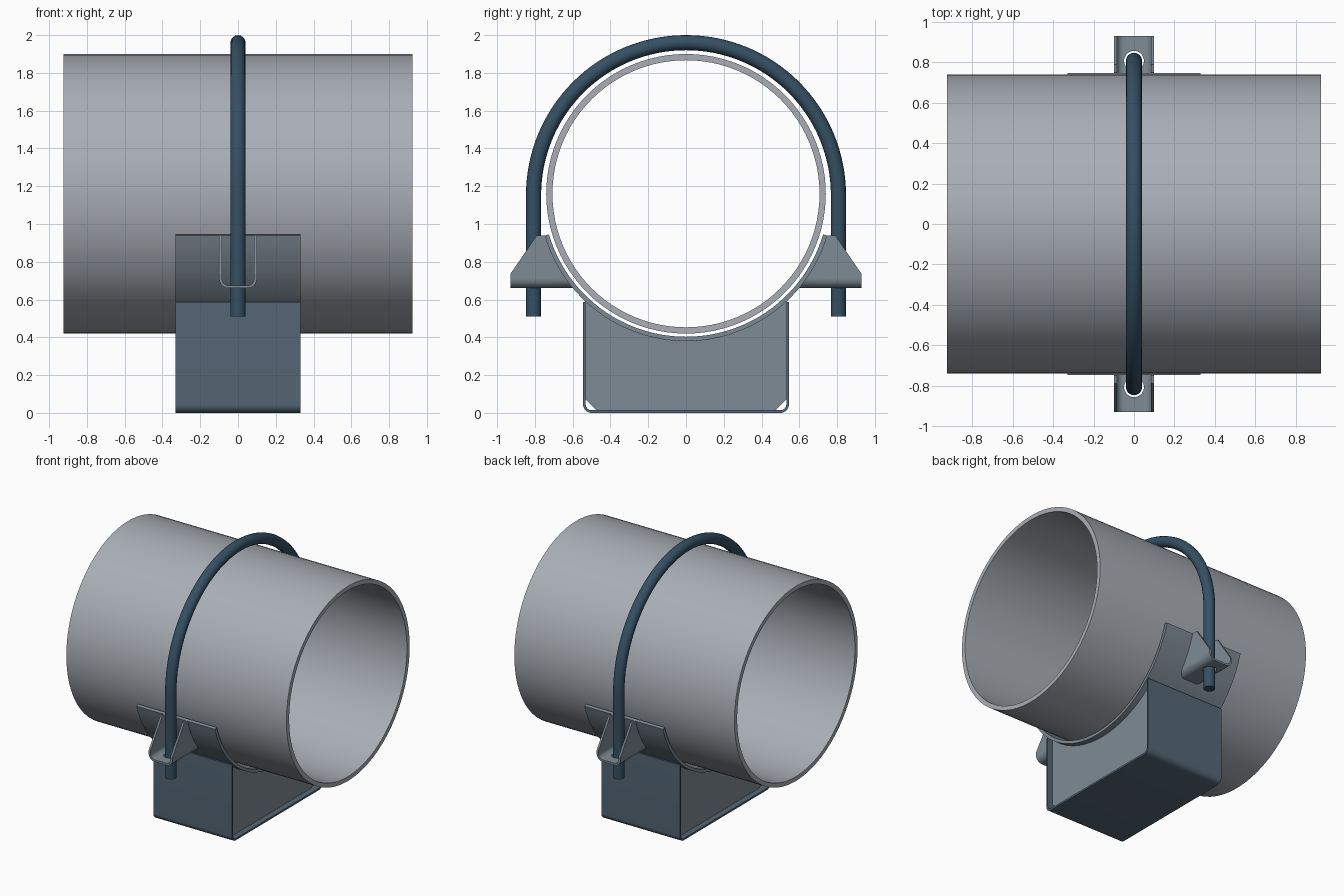
import bpy, bmesh
from math import sin, cos, pi, radians, sqrt

if "Cube" in bpy.data.objects:
    bpy.data.objects.remove(bpy.data.objects["Cube"])

CZ = 1.16            # height of the pipe axis
SADDLE_R = 0.78      # outer radius of the saddle


def material(name, rgb):
    m = bpy.data.materials.new(name)
    m.diffuse_color = (*rgb, 1)
    m.use_nodes = True
    m.node_tree.nodes["Principled BSDF"].inputs["Base Color"].default_value = m.diffuse_color
    return m


STEEL = material("pipe_steel", (0.40, 0.43, 0.47))
PLATE = material("plate_steel", (0.21, 0.26, 0.30))
CHANNEL = material("channel_steel", (0.09, 0.135, 0.18))
ROD = material("rod_steel", (0.035, 0.08, 0.125))


def smooth(ob):
    bpy.ops.object.select_all(action='DESELECT')
    ob.select_set(True)
    bpy.context.view_layer.objects.active = ob
    bpy.ops.object.shade_smooth_by_angle(angle=radians(30))


def finish(name, bm, mat):
    bmesh.ops.recalc_face_normals(bm, faces=bm.faces)
    me = bpy.data.meshes.new(name)
    bm.to_mesh(me)
    bm.free()
    ob = bpy.data.objects.new(name, me)
    bpy.context.collection.objects.link(ob)
    me.materials.append(mat)
    smooth(ob)
    return ob


def along_x(x0, x1):
    return lambda p, end: (x1 if end else x0, p[0], p[1])


def band(name, outer, inner, place, mat, closed=False):
    """Solid strip between two 2D outlines, extruded between two ends."""
    bm = bmesh.new()
    rows = [[bm.verts.new(place(p, e)) for p in line]
            for line, e in ((outer, 0), (outer, 1), (inner, 1), (inner, 0))]
    n = len(outer)
    for i in range(n if closed else n - 1):
        j = (i + 1) % n
        for k in range(4):
            a, b = rows[k], rows[(k + 1) % 4]
            bm.faces.new((a[i], a[j], b[j], b[i]))
    if not closed:
        for i in (0, n - 1):
            bm.faces.new([r[i] for r in rows])
    return finish(name, bm, mat)


def prism(name, pts, place, mat):
    bm = bmesh.new()
    a, b = ([bm.verts.new(place(p, e)) for p in pts] for e in (0, 1))
    bm.faces.new(a)
    bm.faces.new(b)
    for i in range(len(pts)):
        j = (i + 1) % len(pts)
        bm.faces.new((a[i], a[j], b[j], b[i]))
    return finish(name, bm, mat)


def arc(cx, cz, r, a0, a1, n):
    return [(cx + r * cos(radians(a0 + (a1 - a0) * i / n)),
             cz + r * sin(radians(a0 + (a1 - a0) * i / n))) for i in range(n + 1)]


def u_profile(hw, bottom, r, off, leg_heights):
    """Rounded U outline, inset by off; leg_heights run from the top down."""
    left = [(-hw + off, z) for z in leg_heights]
    left += arc(-hw + r, bottom + r, r - off, 180, 270, 8)
    return left + [(-x, z) for x, z in reversed(left)]


# Pipe
band("pipe", arc(0, CZ, 0.74, 0, 360, 96)[:-1], arc(0, CZ, 0.707, 0, 360, 96)[:-1],
     along_x(-0.925, 0.925), STEEL, closed=True)

# Curved saddle plate
band("saddle", arc(0, CZ, SADDLE_R, 196.5, 343.5, 48), arc(0, CZ, 0.757, 196.5, 343.5, 48),
     along_x(-0.33, 0.33), PLATE)

# Base channel
band("base_channel", u_profile(0.545, 0, 0.045, 0, [0.588]),
     u_profile(0.545, 0, 0.045, 0.014, [0.588]), along_x(-0.33, 0.33), CHANNEL)

# End ribs with chamfered lower corners
hw = 0.531
a = math_angle = 0
rib_top = [(y, CZ - sqrt(SADDLE_R ** 2 - y * y))
           for y in [hw - 2 * hw * i / 32 for i in range(33)]]
rib = [(-hw, 0.072), (-0.473, 0.014), (0.473, 0.014), (hw, 0.072)] + rib_top
for label, x in (("left", -0.285), ("right", 0.26)):
    prism(label + "_rib", rib, along_x(x, x + 0.025), PLATE)

# Bolt brackets: bent U plates trimmed to the saddle, with a bolt hole
legs = [0.94, 0.89, 0.84, 0.79, 0.735]


def bracket_place(side):
    def place(p, end):
        x, z = p
        y = sqrt(SADDLE_R ** 2 - (CZ - z) ** 2)
        if end:
            y = 0.93 - 0.14 * max(0, z - 0.735) / 0.205
        return (x, side * y, z)
    return place


for label, side in (("front", -1), ("back", 1)):
    ob = band(label + "_bracket", u_profile(0.1, 0.66, 0.05, 0, legs),
              u_profile(0.1, 0.66, 0.05, 0.015, legs), bracket_place(side), PLATE)
    cutter = prism(label + "_hole_cutter", arc(0, side * 0.807, 0.049, 0, 360, 32)[:-1],
                   lambda p, e: (p[0], p[1], 0.7 if e else 0.6), PLATE)
    mod = ob.modifiers.new("hole", 'BOOLEAN')
    mod.operation = 'DIFFERENCE'
    mod.solver = 'EXACT'
    mod.object = cutter
    bpy.context.view_layer.objects.active = ob
    bpy.ops.object.modifier_apply(modifier=mod.name)
    bpy.data.objects.remove(cutter)
    smooth(ob)

# U-bolt: round rod swept over the pipe
path = [(0.807, 0.51)] + arc(0, 1.153, 0.807, 0, 180, 64) + [(-0.807, 0.51)]
cu = bpy.data.curves.new("u_bolt", 'CURVE')
cu.dimensions = '3D'
cu.bevel_depth = 0.04
cu.bevel_resolution = 6
cu.use_fill_caps = True
sp = cu.splines.new('POLY')
sp.points.add(len(path) - 1)
for pt, (y, z) in zip(sp.points, path):
    pt.co = (0, y, z, 1)
cu.materials.append(ROD)
bolt = bpy.data.objects.new("u_bolt", cu)
bpy.context.collection.objects.link(bolt)
bpy.ops.object.select_all(action='DESELECT')
bolt.select_set(True)
bpy.context.view_layer.objects.active = bolt
bpy.ops.object.convert(target='MESH')
smooth(bpy.context.view_layer.objects.active)
